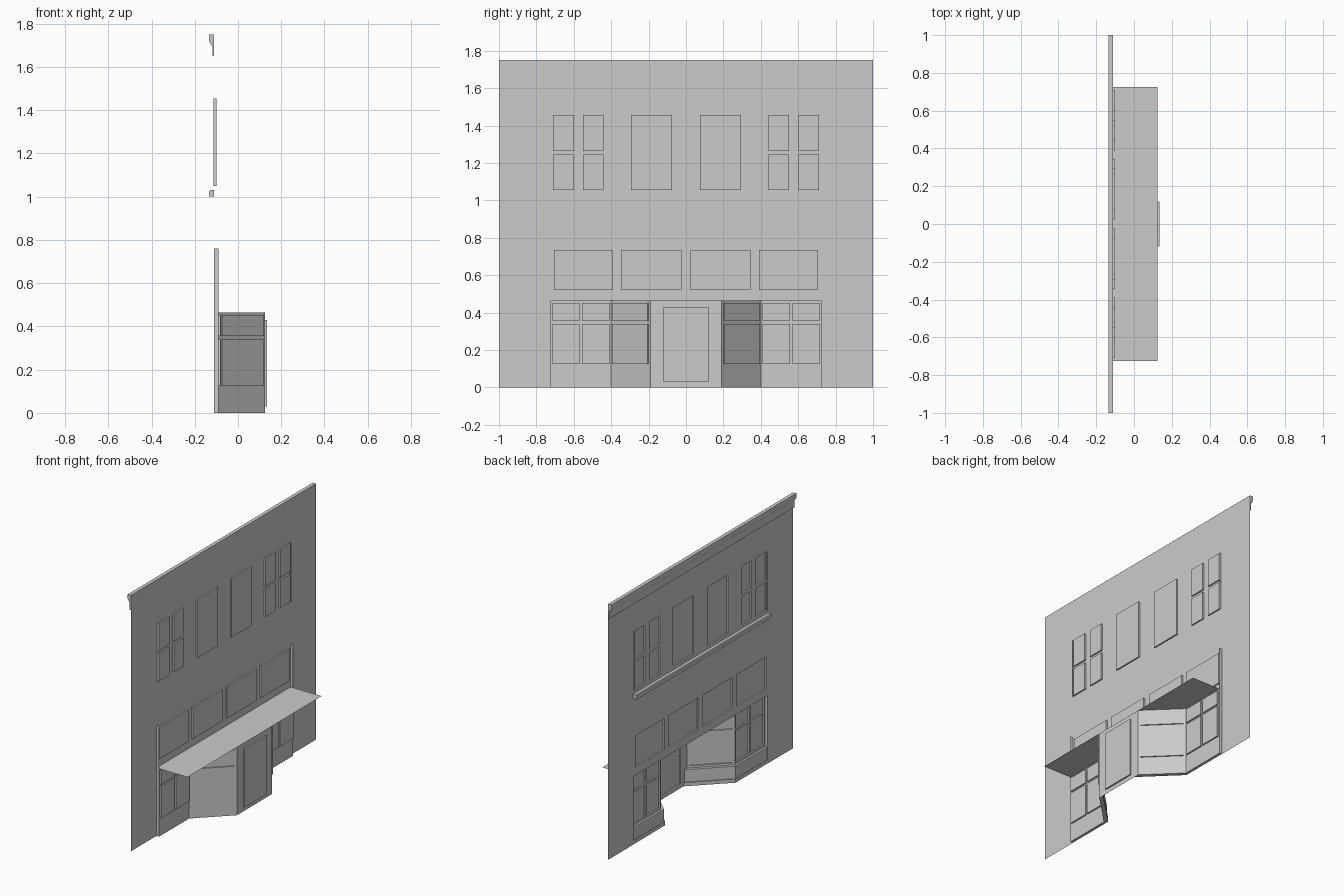
import bpy, bmesh
from mathutils import Vector

if "Cube" in bpy.data.objects:
    bpy.data.objects.remove(bpy.data.objects["Cube"])

grey = bpy.data.materials.new("plain_grey")
grey.use_nodes = True
grey.diffuse_color = (0.6, 0.6, 0.6, 1)
grey.node_tree.nodes["Principled BSDF"].inputs["Base Color"].default_value = (0.6, 0.6, 0.6, 1)


def finish(name, bm):
    mesh = bpy.data.meshes.new(name)
    bm.to_mesh(mesh)
    bm.free()
    mesh.materials.append(grey)
    obj = bpy.data.objects.new(name, mesh)
    bpy.context.collection.objects.link(obj)
    return obj


def panel(name, start, end, z0, z1, insets=(), depth=0.01, inward=(1, 0), hole=None):
    """Upright sheet between two plan points, with rectangles sunk inward and an optional hole."""
    a = Vector((*start, 0))
    length = (Vector((*end, 0)) - a).length
    along = (Vector((*end, 0)) - a).normalized()
    back = Vector((*inward, 0)).normalized()
    rects = list(insets) + ([hole] if hole else [])
    us = sorted({0, length} | {u for r in rects for u in r[:2]})
    zs = sorted({z0, z1} | {z for r in rects for z in r[2:]})

    def inside(r, u, z):
        return r[0] < u < r[1] and r[2] < z < r[3]

    def level(i, j):
        if not (0 <= i < len(us) - 1 and 0 <= j < len(zs) - 1):
            return None
        u, z = (us[i] + us[i + 1]) / 2, (zs[j] + zs[j + 1]) / 2
        if hole and inside(hole, u, z):
            return None
        return depth if any(inside(r, u, z) for r in insets) else 0

    bm = bmesh.new()

    def quad(*pts):
        bm.faces.new([bm.verts.new(a + along * u + back * d + Vector((0, 0, z)))
                      for u, z, d in pts])

    for i in range(len(us) - 1):
        for j in range(len(zs) - 1):
            d = level(i, j)
            if d is None:
                continue
            u, v, p, q = us[i], us[i + 1], zs[j], zs[j + 1]
            quad((u, p, d), (v, p, d), (v, q, d), (u, q, d))
            right, above = level(i + 1, j), level(i, j + 1)
            if right is not None and right != d:
                quad((v, p, d), (v, q, d), (v, q, right), (v, p, right))
            if above is not None and above != d:
                quad((u, q, d), (v, q, d), (v, q, above), (u, q, above))
    bmesh.ops.remove_doubles(bm, verts=bm.verts, dist=1e-5)
    bmesh.ops.recalc_face_normals(bm, faces=bm.faces)
    bm.faces.ensure_lookup_table()
    if bm.faces[0].normal.dot(back) > 0:
        bmesh.ops.reverse_faces(bm, faces=bm.faces)
    return finish(name, bm)


def prism(name, outline, offset):
    """Solid made by sweeping a flat outline of 3D points along an offset."""
    bm = bmesh.new()
    face = bm.faces.new([bm.verts.new(p) for p in outline])
    top = bmesh.ops.extrude_face_region(bm, geom=[face])["geom"]
    bmesh.ops.translate(bm, vec=offset, verts=[v for v in top if isinstance(v, bmesh.types.BMVert)])
    bmesh.ops.recalc_face_normals(bm, faces=bm.faces)
    return finish(name, bm)


WALL, SHOP, REAR = -0.11, -0.09, 0.125
HALF, HEAD = 0.725, 0.465

# Main wall: sunk upper windows and transom lights, opening for the shopfront
windows = []
for s in (-1, 1):
    def span(lo, hi, z0, z1):
        lo, hi = sorted((s * lo, s * hi))
        windows.append((lo + 1, hi + 1, z0, z1))
    for lo, hi in ((0.44, 0.55), (0.6, 0.71)):
        span(lo, hi, 1.055, 1.245)
        span(lo, hi, 1.265, 1.455)
    span(0.075, 0.295, 1.055, 1.455)
    for lo, hi in ((0.025, 0.345), (0.39, 0.705)):
        span(lo, hi, 0.52, 0.735)
panel("facade_wall", (WALL, -1), (WALL, 1), 0, 1.75, windows, 0.01,
      hole=(1 - HALF, 1 + HALF, 0, HEAD))

# Cornice and window sill
cornice = [(WALL, 1.75), (-0.135, 1.75), (-0.135, 1.72), (-0.123, 1.7),
           (-0.119, 1.7), (-0.119, 1.65), (WALL, 1.65)]
prism("cornice", [(x, -1, z) for x, z in cornice], (0, 2, 0))
sill = [(WALL, 1.0), (-0.135, 1.0), (-0.135, 1.025), (-0.13, 1.03), (WALL, 1.03)]
prism("upper_sill", [(x, -0.73, z) for x, z in sill], (0, 1.46, 0))

# Flat ceiling over the entrance recess
bm = bmesh.new()
bm.faces.new([bm.verts.new(p) for p in ((WALL, -HALF, HEAD), (REAR, -HALF, HEAD),
                                        (REAR, HALF, HEAD), (WALL, HALF, HEAD))])
finish("recess_ceiling", bm)

# Rear entrance wall with a sunk door
panel("entrance_door", (REAR, -0.19), (REAR, 0.19), 0, HEAD, [(0.07, 0.31, 0.03, 0.43)])

for s, side in ((-1, "right"), (1, "left")):
    # Display window with four panes
    panes = [(u, v, p, q) for u, v in ((0.01, 0.155), (0.17, 0.315))
             for p, q in ((0.125, 0.34), (0.355, 0.452))]
    panel("display_window_" + side, (SHOP, s * 0.4), (SHOP, s * HALF), 0.11, HEAD, panes)

    # Angled window beside the door
    panes = [(0.015, 0.285, 0.125, 0.34), (0.015, 0.285, 0.355, 0.452)]
    panel("angled_window_" + side, (SHOP, s * 0.4), (REAR, s * 0.19), 0, HEAD, panes,
          0.008, (0.21, s * 0.215))

    # Stall riser and skirting that follow the window line
    for name, t, top in (("stall_riser_", 0.014, 0.11), ("skirting_", 0.019, 0.025)):
        plan = [(SHOP, HALF), (SHOP, 0.4), (REAR, 0.19), (REAR, 0.19 - 2 * t),
                (SHOP - t, 0.4 - t), (SHOP - t, HALF)]
        prism(name + side, [(x, s * y, 0) for x, y in plan], (0, 0, top))

    # Thin jambs at the ends of the shopfront and the upper windows
    panel("shop_jamb_" + side, (WALL, s * HALF), (SHOP, s * HALF), 0, 0.76, inward=(0, s))
    panel("window_jamb_" + side, (-0.114, s * 0.718), (-0.1, s * 0.718), 1.05, 1.455,
          inward=(0, s))
